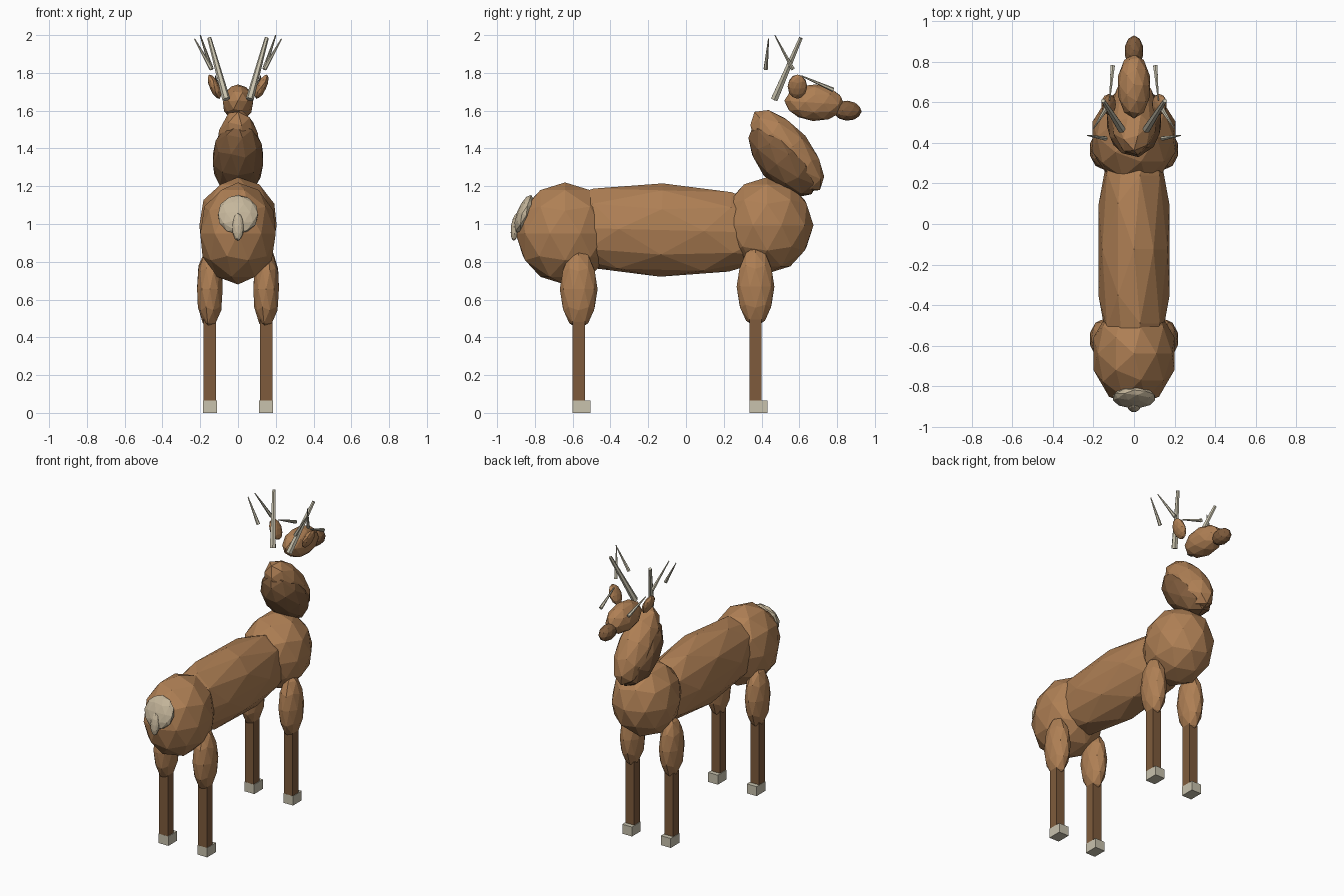
import bpy, math
from mathutils import Vector

if "Cube" in bpy.data.objects:
    bpy.data.objects.remove(bpy.data.objects["Cube"])


def material(name, rgb):
    m = bpy.data.materials.new(name)
    m.diffuse_color = (*rgb, 1.0)
    m.use_nodes = True
    m.node_tree.nodes["Principled BSDF"].inputs["Base Color"].default_value = m.diffuse_color
    return m


TAN = material("tan coat", (0.43, 0.215, 0.09))
DARK = material("dark brown", (0.21, 0.105, 0.045))
CREAM = material("cream fur", (0.56, 0.47, 0.33))
HORN = material("pale horn", (0.58, 0.54, 0.42))


def finish(name, mat):
    ob = bpy.context.object
    ob.name = name
    ob.data.materials.append(mat)
    return ob


def blob(name, loc, radii, mat, rot=(0, 0, 0)):
    """Low-poly ellipsoid, rotation in degrees."""
    bpy.ops.mesh.primitive_ico_sphere_add(
        subdivisions=2, radius=1, location=loc,
        rotation=[math.radians(a) for a in rot])
    ob = finish(name, mat)
    ob.scale = radii
    return ob


def box(name, loc, size, mat):
    bpy.ops.mesh.primitive_cube_add(size=1, location=loc)
    ob = finish(name, mat)
    ob.scale = size
    return ob


def spike(name, base, tip, r1, r2, mat):
    """Tapered rod from base to tip."""
    a, b = Vector(base), Vector(tip)
    bpy.ops.mesh.primitive_cone_add(
        vertices=6, radius1=r1, radius2=r2, depth=(b - a).length,
        location=(a + b) / 2)
    ob = finish(name, mat)
    ob.rotation_euler = (b - a).to_track_quat('Z', 'Y').to_euler()
    return ob


# Trunk
blob("barrel", (0, -0.13, 0.968), (0.184, 0.73, 0.247), TAN, (-1.5, 0, 0))
blob("shoulders", (0, 0.43, 0.993), (0.215, 0.245, 0.255), TAN)
blob("rump", (0, -0.64, 0.95), (0.21, 0.262, 0.27), TAN)

# Neck and ruff
blob("neck", (0, 0.536, 1.387), (0.118, 0.125, 0.27), TAN, (40, 0, 0))
blob("neck_ruff", (0, 0.512, 1.342), (0.14, 0.132, 0.24), DARK, (40, 0, 0))

# Head
blob("head", (0, 0.68, 1.642), (0.083, 0.16, 0.097), TAN, (-4, 0, 0))
blob("muzzle", (0, 0.853, 1.6), (0.047, 0.077, 0.053), DARK, (-4, 0, 0))

# Tail end
blob("rump_patch", (0, -0.857, 1.05), (0.11, 0.04, 0.11), CREAM, (-20, 0, 0))
blob("tail", (0, -0.903, 0.985), (0.031, 0.024, 0.075), CREAM, (-8, 0, 0))

for s, side in ((-1, "left"), (1, "right")):
    # Ears
    blob(side + "_ear", (s * 0.125, 0.59, 1.727), (0.026, 0.052, 0.07), TAN,
         (0, s * 24, 0))

    # Antlers: one beam and three tines
    spike(side + "_antler_beam", (s * 0.062, 0.468, 1.66),
          (s * 0.152, 0.608, 1.985), 0.021, 0.011, HORN)
    tines = (((0.14, 0.422, 1.82), (0.23, 0.437, 1.98)),
             ((0.14, 0.565, 1.82), (0.2, 0.47, 2.0)),
             ((0.105, 0.78, 1.71), (0.12, 0.61, 1.785)))
    for i, (a, b) in enumerate(tines):
        spike(f"{side}_antler_tine_{i + 1}", (s * a[0], a[1], a[2]),
              (s * b[0], b[1], b[2]), 0.012, 0.003, HORN)

    # Legs
    for end, y, z in (("rear", -0.568, 0.655), ("front", 0.368, 0.668)):
        n = f"{side}_{end}"
        blob(n + "_thigh", (s * 0.149, y, z), (0.071, 0.1, 0.212), TAN)
        box(n + "_shin", (s * 0.149, y, 0.28), (0.067, 0.064, 0.44), DARK)
        box(n + "_hoof", (s * 0.148, y + 0.015, 0.0325),
            (0.074, 0.095, 0.065), HORN)
